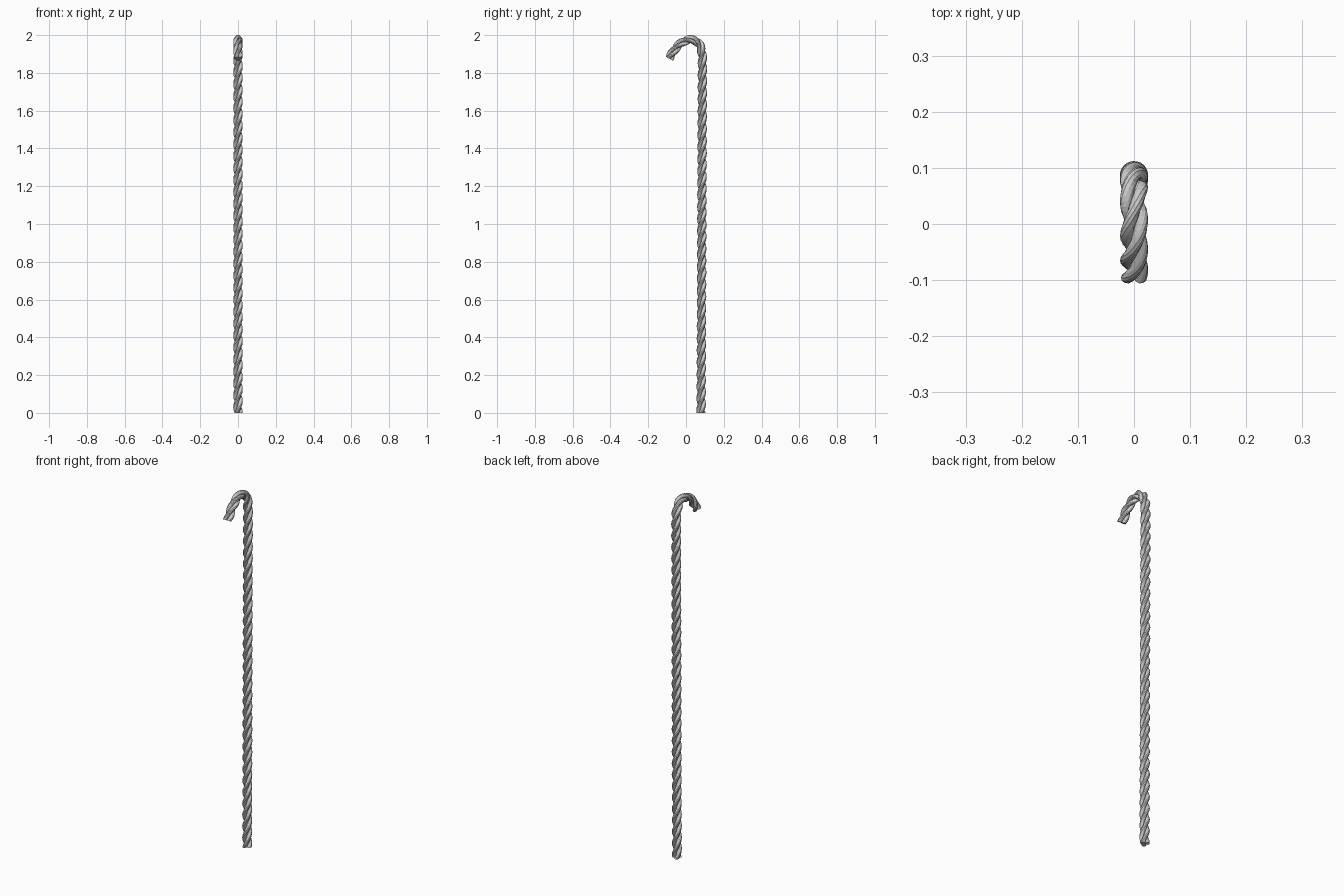
import bpy, bmesh, math
from mathutils import Vector
from mathutils.geometry import interpolate_bezier

if "Cube" in bpy.data.objects:
    bpy.data.objects.remove(bpy.data.objects["Cube"])

PITCH = 0.19       # length of one full twist
STRAND_R = 0.0118  # strand thickness
OFFSET = 0.0134    # strand centre from rope axis
SIDES = 10
STEP = 0.0075

# Rope axis: straight shaft, then a hooked tip, all in the yz plane
def bez(*pts):
    return interpolate_bezier(*[Vector((0, y, z)) for y, z in pts], 60)

axis = [Vector((0, 0.080, 0.0))]
axis += bez((0.087, 1.86), (0.088, 1.93), (0.072, 1.976), (0.026, 1.976))
axis += bez((0.026, 1.976), (-0.03, 1.976), (-0.065, 1.92), (-0.090, 1.876))[1:]

# Cumulative length, for even sampling
lengths = [0.0]
for a, b in zip(axis, axis[1:]):
    lengths.append(lengths[-1] + (b - a).length)
total = lengths[-1]

def at(s):
    s = min(max(s, 0.0), total)
    i = 0
    while i < len(axis) - 2 and lengths[i + 1] < s:
        i += 1
    f = (s - lengths[i]) / (lengths[i + 1] - lengths[i])
    return axis[i].lerp(axis[i + 1], f)

def make_strand(name, phase):
    bm = bmesh.new()
    rings = []
    count = round(total / STEP)
    for k in range(count + 1):
        s = total * k / count
        p = at(s)
        t = (at(s + 0.004) - at(s - 0.004)).normalized()
        n = Vector((0, t.z, -t.y))
        b = t.cross(n)
        ang = phase + (s - total) * 2 * math.pi / PITCH
        c = p + OFFSET * (math.cos(ang) * n + math.sin(ang) * b)
        ring = []
        for j in range(SIDES):
            a = ang + 2 * math.pi * j / SIDES
            ring.append(bm.verts.new(c + STRAND_R * (math.cos(a) * n + math.sin(a) * b)))
        rings.append(ring)
    for r0, r1 in zip(rings, rings[1:]):
        for j in range(SIDES):
            m = (j + 1) % SIDES
            bm.faces.new((r0[j], r0[m], r1[m], r1[j]))
    bm.faces.new(rings[0][::-1])
    bm.faces.new(rings[-1])
    bmesh.ops.recalc_face_normals(bm, faces=bm.faces)
    mesh = bpy.data.meshes.new(name)
    bm.to_mesh(mesh)
    bm.free()
    obj = bpy.data.objects.new(name, mesh)
    bpy.context.collection.objects.link(obj)

# Three twisted strands
for i in range(3):
    make_strand(f"rope_strand_{i + 1}", math.radians(60 + 120 * i))
